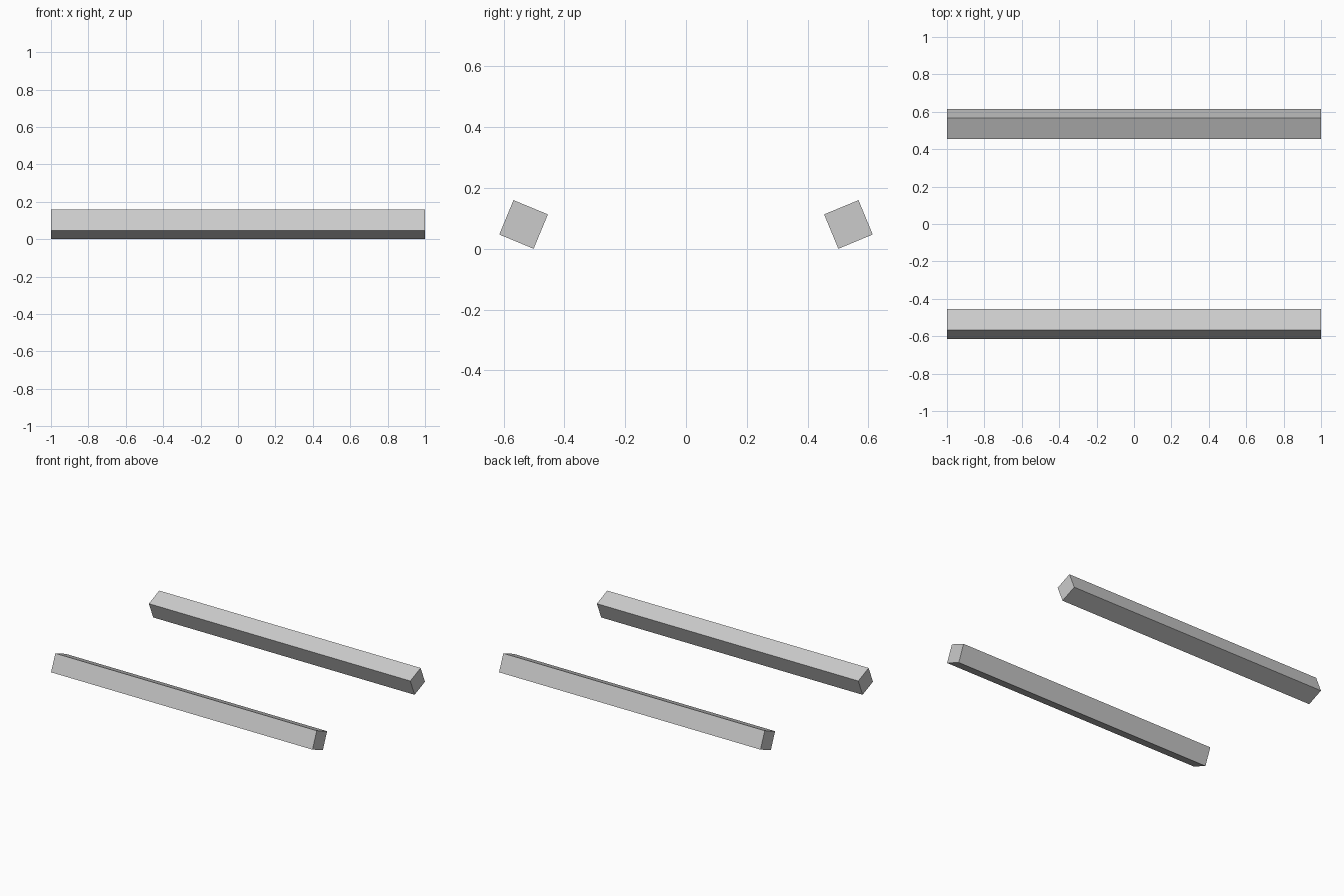
import bpy, math

if "Cube" in bpy.data.objects:
    bpy.data.objects.remove(bpy.data.objects["Cube"])

LENGTH, SIDE, OFFSET = 2.0, 0.1225, 0.5345
TILT = math.radians(22.5)
HEIGHT = SIDE / 2 * (math.cos(TILT) + math.sin(TILT))  # lowest edge rests on z = 0


# Long square bar, tilted about its own length
def bar(name, sign):
    bpy.ops.mesh.primitive_cube_add(size=1, location=(0, sign * OFFSET, HEIGHT),
                                    rotation=(sign * TILT, 0, 0))
    ob = bpy.context.object
    ob.name = name
    ob.scale = (LENGTH, SIDE, SIDE)
    bpy.ops.object.transform_apply(location=False, rotation=False, scale=True)


# Mirrored pair
bar("front_bar", -1)
bar("back_bar", 1)
